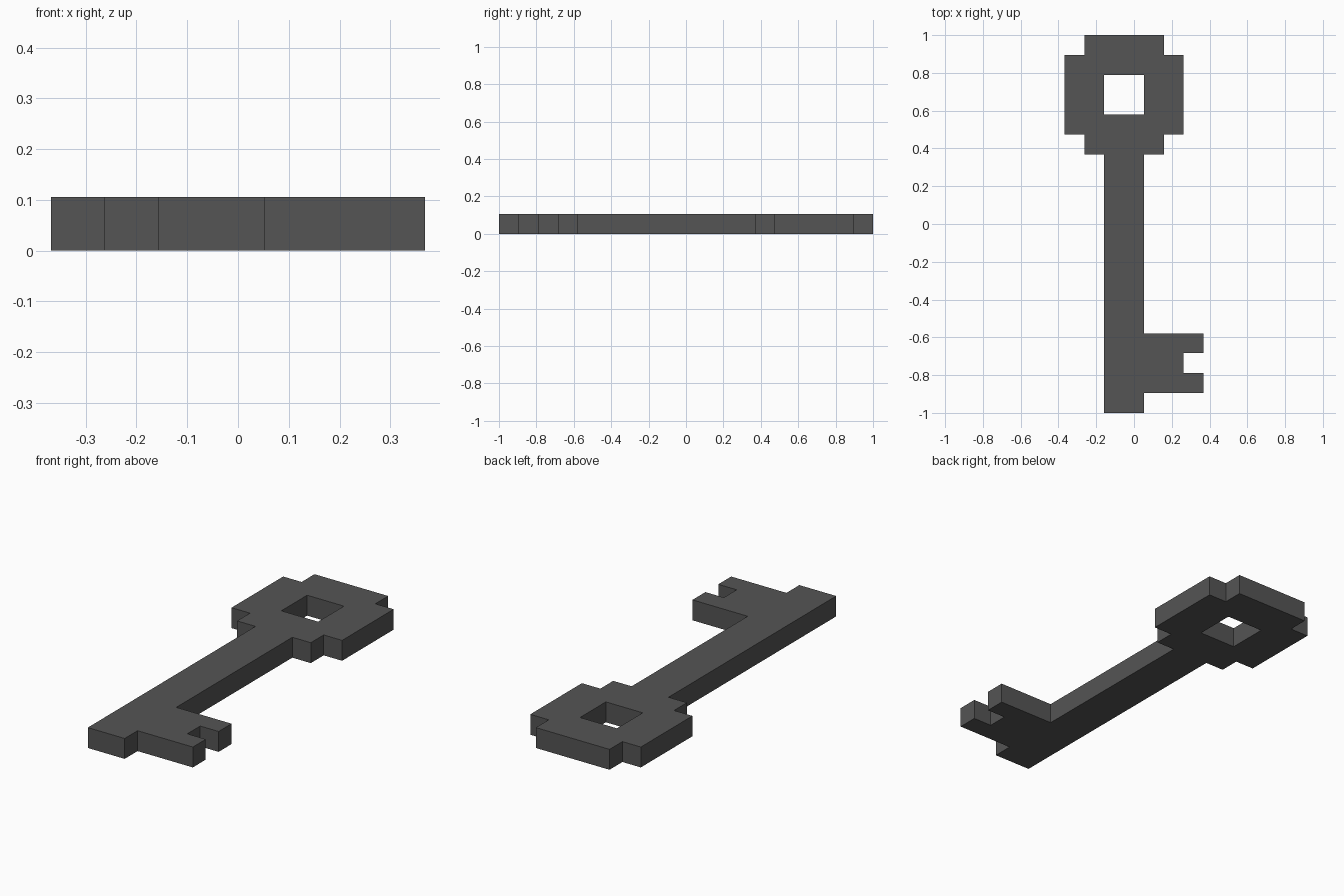
import bpy
import bmesh

cube = bpy.data.objects.get("Cube")
if cube:
    bpy.data.objects.remove(cube, do_unlink=True)

U = 2 / 19            # one square block of the design
COLS, ROWS = 7, 19

# Block rectangles: (first column, end column, first row, end row)
SOLID = [
    (2, 4, 0, 13),    # shaft
    (4, 7, 1, 4),     # bit
    (1, 5, 13, 19),   # bow, tall part
    (0, 6, 14, 18),   # bow, wide part
]
EMPTY = [
    (6, 7, 2, 3),     # notch in the bit
    (2, 4, 15, 17),   # hole in the bow
]


def blocks(rects):
    return {(c, r) for c0, c1, r0, r1 in rects
            for c in range(c0, c1) for r in range(r0, r1)}


# Flat key shape made of joined squares
bm = bmesh.new()
corners = {}


def corner(c, r):
    if (c, r) not in corners:
        corners[c, r] = bm.verts.new(((c - COLS / 2) * U, (r - ROWS / 2) * U, 0))
    return corners[c, r]


for c, r in sorted(blocks(SOLID) - blocks(EMPTY)):
    bm.faces.new([corner(c, r), corner(c + 1, r),
                  corner(c + 1, r + 1), corner(c, r + 1)])

# Thicken to one block, then merge the coplanar squares
grown = bmesh.ops.extrude_face_region(bm, geom=bm.faces[:])["geom"]
bmesh.ops.translate(bm, vec=(0, 0, U),
                    verts=[g for g in grown if isinstance(g, bmesh.types.BMVert)])
bmesh.ops.recalc_face_normals(bm, faces=bm.faces[:])
bmesh.ops.dissolve_limit(bm, angle_limit=0.01, verts=bm.verts[:], edges=bm.edges[:])

mesh = bpy.data.meshes.new("key")
bm.to_mesh(mesh)
bm.free()

# Dark grey metal
mat = bpy.data.materials.new("dark_grey")
mat.use_nodes = True
colour = (0.09, 0.09, 0.09, 1)
mat.diffuse_color = colour
mat.node_tree.nodes["Principled BSDF"].inputs["Base Color"].default_value = colour
mesh.materials.append(mat)

key = bpy.data.objects.new("key", mesh)
bpy.context.collection.objects.link(key)
